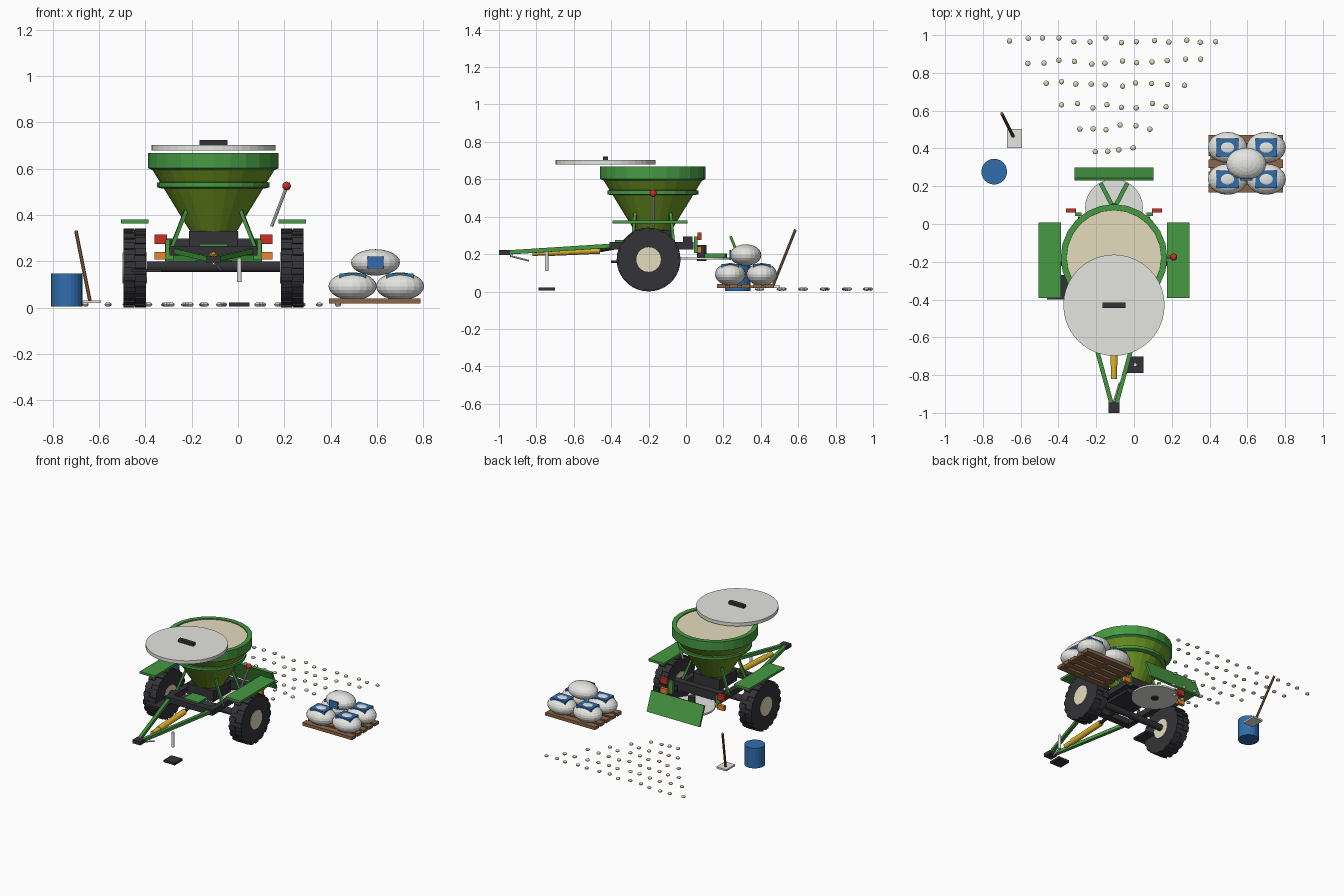
import bpy, bmesh, math, random
from mathutils import Vector, Matrix

if "Cube" in bpy.data.objects:
    bpy.data.objects.remove(bpy.data.objects["Cube"])

random.seed(4)
X0 = -0.106                      # centre line of the spreader


def material(name, rgb):
    m = bpy.data.materials.new(name)
    m.diffuse_color = (*rgb, 1)
    m.use_nodes = True
    m.node_tree.nodes["Principled BSDF"].inputs["Base Color"].default_value = m.diffuse_color
    return m


GREEN = material("green", (0.062, 0.32, 0.056))
OLIVE = material("olive", (0.155, 0.30, 0.015))
DARK = material("dark", (0.034, 0.034, 0.040))
WHITE = material("off_white", (0.78, 0.78, 0.75))
CREAM = material("cream", (0.79, 0.71, 0.51))
BROWN = material("brown", (0.26, 0.135, 0.065))
BLUE = material("blue", (0.031, 0.155, 0.42))
RED = material("red", (0.58, 0.03, 0.022))
YELLOW = material("yellow", (0.86, 0.52, 0.03))
ORANGE = material("orange", (0.85, 0.25, 0.03))


def finish(name, bm, *mats):
    bmesh.ops.recalc_face_normals(bm, faces=bm.faces)
    me = bpy.data.meshes.new(name)
    bm.to_mesh(me)
    bm.free()
    for m in mats:
        me.materials.append(m)
    ob = bpy.data.objects.new(name, me)
    bpy.context.collection.objects.link(ob)
    return ob


def box(name, mat, c, size, tilt=0):
    bm = bmesh.new()
    m = Matrix.Translation(c) @ Matrix.Rotation(tilt, 4, 'X') @ Matrix.Diagonal((*size, 1))
    bmesh.ops.create_cube(bm, size=1, matrix=m)
    return finish(name, bm, mat)


def rod(name, mat, p, q, r, sides=12):
    p, q = Vector(p), Vector(q)
    d = q - p
    m = Matrix.Translation((p + q) / 2) @ d.to_track_quat('Z', 'Y').to_matrix().to_4x4()
    if sides == 4:
        m = m @ Matrix.Rotation(math.pi / 4, 4, 'Z')
    bm = bmesh.new()
    bmesh.ops.create_cone(bm, cap_ends=True, segments=sides, radius1=r,
                          radius2=r, depth=d.length, matrix=m)
    return finish(name, bm, mat)


def ball(name, mat, c, radii, u=16, v=10):
    bm = bmesh.new()
    bmesh.ops.create_uvsphere(bm, u_segments=u, v_segments=v, radius=1,
                              matrix=Matrix.Translation(c) @ Matrix.Diagonal((*radii, 1)))
    return finish(name, bm, mat)


def lathe(name, mat, c, profile, n):
    bm = bmesh.new()
    rings = [[bm.verts.new((c[0] + r * math.cos(2 * math.pi * i / n),
                            c[1] + r * math.sin(2 * math.pi * i / n), z))
              for i in range(n)] for r, z in profile]
    for a, b in zip(rings, rings[1:]):
        for i in range(n):
            bm.faces.new((a[i], a[(i + 1) % n], b[(i + 1) % n], b[i]))
    bm.faces.new(rings[0])
    bm.faces.new(rings[-1])
    return finish(name, bm, mat)


# Hopper, rim, load and lid
HY = -0.177
lathe("hopper_cone", OLIVE, (X0, HY), [(0.095, 0.32), (0.27, 0.605)], 24)
lathe("hopper_ring", GREEN, (X0, HY), [(0.225, 0.515), (0.243, 0.52), (0.243, 0.54), (0.225, 0.543)], 24)
lathe("hopper_rim", GREEN, (X0, HY),
      [(0.262, 0.592), (0.282, 0.602), (0.282, 0.668), (0.25, 0.668), (0.25, 0.655)], 24)
lathe("hopper_load", CREAM, (X0, HY), [(0.249, 0.64), (0.249, 0.662)], 24)
rod("lid", WHITE, (X0, -0.43, 0.678), (X0, -0.43, 0.702), 0.268, 40)
box("lid_handle", DARK, (X0, -0.43, 0.712), (0.12, 0.028, 0.022))

# Chassis frame, axle and gearbox
for y, z, h in ((-0.385, 0.245, 0.04), (0.01, 0.265, 0.06)):
    box("frame_cross_beam", DARK, (X0, y, z), (0.38, 0.05, h))
box("gearbox", DARK, (X0, HY, 0.29), (0.21, 0.20, 0.08))
box("metering_slide", GREEN, (X0, -0.33, 0.268), (0.12, 0.10, 0.015))
rod("axle", DARK, (X0 - 0.36, -0.2, 0.177), (X0 + 0.36, -0.2, 0.177), 0.023, 12)
box("step", DARK, (-0.395, -0.335, 0.16), (0.13, 0.13, 0.014))

for s in (-1, 1):
    # Wheels with tread blocks and pale hubs
    cx, wy, wz = X0 + s * 0.34, -0.2, 0.171
    rod("tyre", DARK, (cx - 0.048, wy, wz), (cx + 0.048, wy, wz), 0.164, 28)
    bm = bmesh.new()
    for i in range(18):
        for side in (-1, 1):
            a = 2 * math.pi * (i + side * 0.25) / 18
            m = (Matrix.Translation((cx, wy, wz)) @ Matrix.Rotation(a, 4, 'X')
                 @ Matrix.Translation((side * 0.025, 0, 0.161))
                 @ Matrix.Diagonal((0.048, 0.032, 0.018, 1)))
            bmesh.ops.create_cube(bm, size=1, matrix=m)
    finish("tyre_tread", bm, DARK)
    rod("wheel_hub", CREAM, (cx - 0.052, wy, wz), (cx + 0.052, wy, wz), 0.066, 20)
    # Fender
    box("fender", GREEN, (cx, -0.192, 0.372), (0.12, 0.40, 0.016))
    # Side rail, hopper legs, drawbar arm
    box("frame_side_rail", DARK, (X0 + s * 0.17, -0.18, 0.245), (0.04, 0.44, 0.04))
    for y in (-0.11, 0.11):
        rod("hopper_leg", GREEN, (X0 + s * 0.185, HY + y, 0.25),
            (X0 + s * 0.118, HY + y * 0.85, 0.42), 0.011, 4)
    rod("drawbar_arm", GREEN, (X0 + s * 0.165, -0.39, 0.245), (X0 + s * 0.008, -0.97, 0.208), 0.016, 4)
    # Rear lamps on their brackets
    box("lamp_bracket", GREEN, (X0 + s * 0.19, 0.052, 0.25), (0.035, 0.018, 0.09))
    box("tail_lamp", RED, (X0 + s * 0.227, 0.072, 0.295), (0.054, 0.022, 0.04))
    box("turn_lamp", ORANGE, (X0 + s * 0.227, 0.072, 0.224), (0.054, 0.022, 0.034))
    # Spinner vane
    rod("spinner_vane", GREEN, (X0 + s * 0.01, 0.10, 0.192), (X0 + s * 0.07, 0.215, 0.192), 0.016, 4)

# Spinner and rear deflector
rod("spinner_disc", WHITE, (X0, 0.085, 0.17), (X0, 0.085, 0.182), 0.153, 32)
rod("spinner_hub", DARK, (X0, 0.085, 0.162), (X0, 0.085, 0.25), 0.025, 12)
box("deflector_plate", GREEN, (X0, 0.265, 0.228), (0.42, 0.015, 0.145), math.radians(22))

# Hitch, drive shaft and safety rod
box("hitch", DARK, (X0, -0.97, 0.208), (0.06, 0.06, 0.026))
rod("drive_shaft_guard", YELLOW, (X0, -0.75, 0.209), (X0, -0.46, 0.222), 0.02, 14)
rod("drive_shaft_tip", YELLOW, (X0, -0.82, 0.206), (X0, -0.75, 0.209), 0.016, 12)
rod("drive_shaft_core", DARK, (X0, -0.46, 0.222), (X0, -0.25, 0.26), 0.012, 10)
rod("safety_rod", WHITE, (X0, -0.94, 0.19), (X0 + 0.03, -0.84, 0.165), 0.005, 8)

# Parking jack and its foot
rod("jack_leg", WHITE, (0.006, -0.745, 0.11), (0.006, -0.745, 0.215), 0.01, 12)
box("jack_foot", DARK, (0.006, -0.745, 0.013), (0.088, 0.088, 0.016))

# Control lever
rod("lever", WHITE, (0.145, -0.175, 0.35), (0.208, -0.175, 0.515), 0.007, 8)
ball("lever_knob", RED, (0.21, -0.175, 0.525), (0.019,) * 3, 14, 8)

# Pallet
for i in range(5):
    box("pallet_slat", BROWN, (0.591, 0.19 + i * 0.0645, 0.029), (0.395, 0.046, 0.022))
for x in (0.42, 0.59, 0.76):
    box("pallet_bearer", BROWN, (x, 0.319, 0.026), (0.03, 0.30, 0.012))

# Sacks with labels
for x in (0.495, 0.70):
    for y in (0.237, 0.405):
        ball("sack", WHITE, (x, y, 0.092), (0.104, 0.082, 0.06), 20, 12)
        box("sack_label", BLUE, (x, y, 0.135), (0.115, 0.095, 0.026))
ball("top_sack", WHITE, (0.594, 0.319, 0.195), (0.106, 0.084, 0.057), 20, 12)
box("top_sack_label", BLUE, (0.594, 0.236, 0.195), (0.068, 0.009, 0.052))

# Drum
rod("drum", BLUE, (-0.74, 0.277, 0.004), (-0.74, 0.277, 0.148), 0.068, 24)

# Shovel
box("shovel_blade", WHITE, (-0.632, 0.452, 0.025), (0.08, 0.10, 0.012))
rod("shovel_handle", BROWN, (-0.64, 0.465, 0.03), (-0.70, 0.585, 0.33), 0.008, 8)

# Scattered pellets in widening rows
for row in range(6):
    n, half = 4 + 2 * row, 0.095 + 0.09 * row
    for i in range(n):
        x = X0 + half * (2 * i / (n - 1) - 1) + random.uniform(-0.008, 0.008)
        y = 0.395 + 0.116 * row + random.uniform(-0.015, 0.015)
        ball("pellet", CREAM, (x, min(y, 0.985), 0.013), (0.0145, 0.0145, 0.009), 10, 6)
